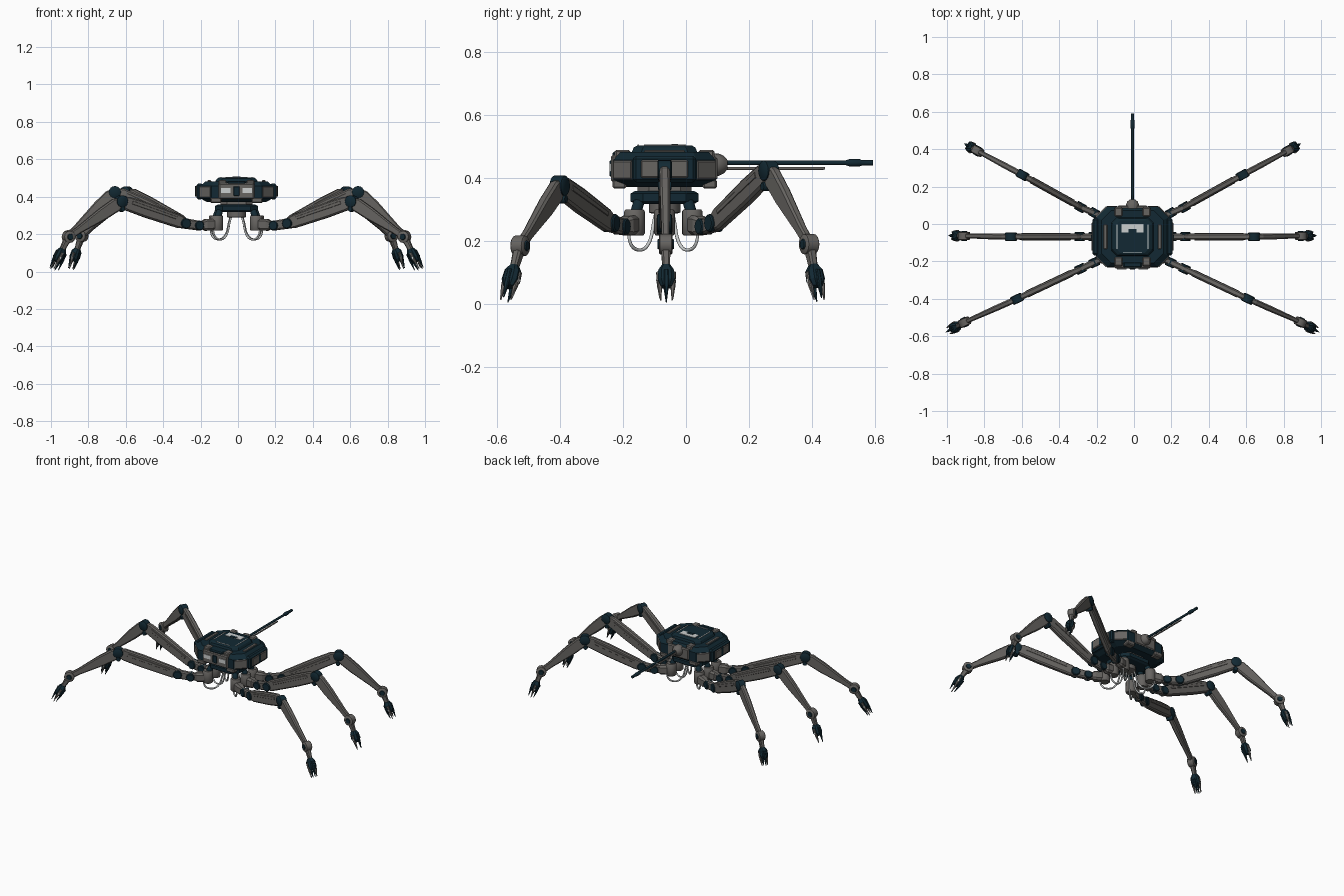
import bpy, bmesh, math
from mathutils import Vector as V

cube = bpy.data.objects.get("Cube")
if cube:
    bpy.data.objects.remove(cube)

CX, CY = -0.008, -0.068


def material(name, rgb):
    m = bpy.data.materials.new(name)
    m.use_nodes = True
    m.diffuse_color = (*rgb, 1)
    b = m.node_tree.nodes["Principled BSDF"]
    b.inputs["Base Color"].default_value = (*rgb, 1)
    b.inputs["Roughness"].default_value = 0.6
    return m


NAVY = material("dark navy", (0.006, 0.022, 0.033))
GREY = material("warm grey", (0.135, 0.128, 0.12))
LIGHT = material("light grey", (0.6, 0.62, 0.62))


def finish(name, bm, mat, smooth=False):
    bmesh.ops.recalc_face_normals(bm, faces=bm.faces)
    me = bpy.data.meshes.new(name)
    bm.to_mesh(me)
    bm.free()
    me.materials.append(mat)
    ob = bpy.data.objects.new(name, me)
    bpy.context.collection.objects.link(ob)
    if smooth:
        bpy.ops.object.select_all(action='DESELECT')
        ob.select_set(True)
        bpy.context.view_layer.objects.active = ob
        bpy.ops.object.shade_smooth_by_angle(angle=math.radians(40))
    return ob


def loft(name, rings, mat, smooth=False):
    """Skin a list of equal-length rings and cap both ends."""
    bm = bmesh.new()
    loops = [[bm.verts.new(p) for p in r] for r in rings]
    n = len(loops[0])
    for a, b in zip(loops, loops[1:]):
        for i in range(n):
            j = (i + 1) % n
            bm.faces.new((a[i], a[j], b[j], b[i]))
    bm.faces.new(loops[0][::-1])
    bm.faces.new(loops[-1])
    return finish(name, bm, mat, smooth)


def octagon(a, b, c):
    """Chamfered rectangle with half sizes a, b and chamfer c."""
    return [(a, b - c), (a - c, b), (c - a, b), (-a, b - c),
            (-a, c - b), (c - a, -b), (a - c, -b), (a, c - b)]


def frame(p, q):
    d = (q - p).normalized()
    side = V((0, 0, 1)).cross(d)
    side = side.normalized() if side.length > 1e-4 else V((1, 0, 0))
    return side, d.cross(side)


def beam(name, p, q, sections, mat, out=None):
    """Chamfered bar along p-q; sections are (position, width, depth)."""
    s, u = frame(p, q)
    rings = []
    for t, w, h in sections:
        o = p.lerp(q, t)
        rings.append([o + s * x + u * y
                      for x, y in octagon(w / 2, h / 2, min(w, h) * 0.22)])
    return loft(name, rings, mat)


def turned(name, p, q, profile, mat, n=16):
    """Round part along p-q; profile is (position, radius)."""
    s, u = frame(p, q)
    rings = [[p.lerp(q, t) + (s * math.cos(k * math.tau / n)
              + u * math.sin(k * math.tau / n)) * r for k in range(n)]
             for t, r in profile]
    return loft(name, rings, mat, True)


def rod(name, p, q, r, mat, n=16):
    return turned(name, p, q, [(0, r * 0.85), (0.08, r), (0.92, r), (1, r * 0.85)], mat, n)


def deck(name, layers, mat, x=0, y=0):
    """Stack of octagons; layers are (height, half x, half y, chamfer)."""
    return loft(name, [[(CX + x + a, CY + y + b, z) for a, b in octagon(hx, hy, c)]
                       for z, hx, hy, c in layers], mat)


def box(name, x, y, z, sx, sy, sz, mat, bevel=0.006):
    bm = bmesh.new()
    bmesh.ops.create_cube(bm, size=1)
    for v in bm.verts:
        v.co = V((CX + x + v.co.x * sx, CY + y + v.co.y * sy, z + v.co.z * sz))
    if bevel:
        bmesh.ops.bevel(bm, geom=bm.edges[:], offset=bevel, segments=1, affect='EDGES')
    return finish(name, bm, mat)


def at(x, y, z):
    return V((CX + x, CY + y, z))


# Hull, hatch and turning ring
deck("hull", [(0.372, 0.16, 0.135, 0.05), (0.392, 0.195, 0.162, 0.06),
              (0.457, 0.195, 0.162, 0.06), (0.482, 0.165, 0.14, 0.05)], NAVY)
deck("hatch", [(0.478, 0.115, 0.105, 0.03), (0.496, 0.105, 0.098, 0.03),
               (0.503, 0.092, 0.086, 0.025)], NAVY)
deck("neck", [(0.35, 0.085, 0.085, 0.035), (0.376, 0.085, 0.085, 0.035)], GREY)
deck("turning_ring", [(0.318, 0.1, 0.095, 0.035), (0.326, 0.115, 0.108, 0.04),
                      (0.35, 0.115, 0.108, 0.04), (0.358, 0.1, 0.095, 0.035)], NAVY)
rod("underside_hub", at(0, 0, 0.288), at(0, 0, 0.322), 0.05, GREY, 12)
box("hatch_window", 0, 0.045, 0.504, 0.115, 0.045, 0.004, LIGHT, 0)
box("hatch_window_notch", 0, 0.032, 0.506, 0.045, 0.02, 0.003, NAVY, 0)
box("hatch_front_trim", 0, -0.083, 0.504, 0.1, 0.005, 0.003, LIGHT, 0)

# Front armour, vents and rear block
box("front_plate", 0, -0.155, 0.43, 0.19, 0.03, 0.085, GREY)
box("front_brow", 0, -0.15, 0.474, 0.1, 0.03, 0.02, NAVY)
box("front_divider", 0, -0.17, 0.43, 0.03, 0.008, 0.05, NAVY, 0.002)
box("rear_plate", 0, 0.155, 0.43, 0.16, 0.025, 0.075, GREY)

# Hull parts mirrored left and right
for side, tag in ((1, "left"), (-1, "right")):
    box(tag + "_front_vent", side * 0.057, -0.171, 0.433, 0.05, 0.006, 0.026, LIGHT, 0)
    box(tag + "_side_pod", side * 0.197, 0, 0.428, 0.036, 0.2, 0.084, NAVY, 0.01)
    box(tag + "_side_panel", side * 0.213, 0, 0.428, 0.014, 0.15, 0.056, GREY, 0.004)
    box(tag + "_side_panel_strip", side * 0.2195, 0, 0.428, 0.004, 0.02, 0.056, NAVY, 0)
    box(tag + "_shoulder_trim", side * 0.145, 0, 0.482, 0.02, 0.13, 0.012, GREY, 0.003)
    box(tag + "_hatch_trim", side * 0.083, 0, 0.504, 0.005, 0.13, 0.003, LIGHT, 0)
    for end, place in ((-1, "front"), (1, "rear")):
        box(f"{tag}_{place}_deck_block", side * 0.075, end * 0.133, 0.474,
            0.042, 0.05, 0.03, GREY)
        box(f"{tag}_{place}_skirt_block", side * 0.11, end * 0.143, 0.381,
            0.06, 0.045, 0.03, GREY)
        corner = beam(f"{tag}_{place}_corner_armour",
                      at(side * 0.135, end * 0.155, 0.425), at(side * 0.19, end * 0.1, 0.425),
                      [(0, 0.02, 0.06), (1, 0.02, 0.06)], GREY)

# Gun
turned("gun_mantlet", at(0, 0.15, 0.442), at(0, 0.2, 0.442),
       [(0, 0.035), (0.4, 0.036), (0.75, 0.028), (1, 0.014)], GREY)
rod("gun_barrel", at(0, 0.19, 0.448), at(0, 0.6, 0.448), 0.0075, NAVY, 12)
turned("gun_muzzle", at(0, 0.575, 0.448), at(0, 0.66, 0.448),
       [(0, 0.008), (0.15, 0.012), (0.5, 0.012), (0.58, 0.009), (1, 0.009)], NAVY, 12)
rod("recoil_rod", at(0, 0.18, 0.43), at(0, 0.508, 0.43), 0.005, GREY, 10)


def cable(name, points):
    cu = bpy.data.curves.new(name, 'CURVE')
    cu.dimensions = '3D'
    cu.bevel_depth = 0.0055
    cu.bevel_resolution = 1
    cu.resolution_u = 6
    sp = cu.splines.new('NURBS')
    sp.points.add(len(points) - 1)
    for k, p in zip(sp.points, points):
        k.co = (*p, 1)
    sp.use_endpoint_u = True
    sp.order_u = 3
    cu.materials.append(LIGHT)
    bpy.context.collection.objects.link(bpy.data.objects.new(name, cu))


# Joint positions on the left: hip, coxa pin, femur pin, knee, ankle, claw tip
LEGS = {
    "front": [(.105, -.095, .258), (.205, -.138, .246), (.278, -.172, .257),
              (.617, -.332, .375), (.898, -.457, .185), (.985, -.503, .014)],
    "middle": [(.115, 0, .258), (.21, 0, .246), (.283, 0, .257),
               (.65, 0, .425), (.9, .004, .19), (.968, .006, .012)],
    "rear": [(.105, .088, .258), (.205, .127, .246), (.278, .158, .257),
             (.588, .33, .423), (.828, .458, .19), (.885, .49, .014)],
}


def leg(name, hip, coxa, femur, knee, ankle, tip):
    across = frame(femur, knee)[0]
    flat = (knee - femur).normalized()
    up = V((0, 0, 1))

    def pin(part, p, r, half, mat):
        rod(f"{name}_{part}", p - across * half, p + across * half, r, mat)

    # Hip and coxa
    rod(name + "_hip_post", hip + up * 0.02, V((hip.x, hip.y, 0.325)).lerp(at(0, 0, 0.325), 0.15),
        0.018, NAVY, 12)
    rod(name + "_hip_swivel", hip - up * 0.04, hip + up * 0.042, 0.033, GREY)
    beam(name + "_coxa", hip - up * 0.005, coxa,
         [(0.1, 0.05, 0.06), (0.6, 0.05, 0.062), (0.75, 0.03, 0.045), (1, 0.03, 0.045)], GREY)
    beam(name + "_coxa_link", coxa, femur, [(-.2, 0.034, 0.05), (1.1, 0.034, 0.056)], GREY)
    pin("coxa_pin", coxa, 0.026, 0.024, NAVY)
    pin("femur_pin", femur, 0.028, 0.024, NAVY)
    # Femur with raised side rails
    beam(name + "_femur", femur, knee, [(-.05, 0.024, 0.045), (0.08, 0.032, 0.07),
         (0.6, 0.034, 0.08), (0.9, 0.032, 0.075), (1, 0.026, 0.045)], GREY)
    rise = frame(femur, knee)[1]
    for s in (-1, 1):
        off = across * s * 0.016 + rise * 0.012
        beam(f"{name}_femur_rail_{'inner' if s < 0 else 'outer'}", femur + off, knee + off,
             [(0.15, 0.006, 0.014), (0.85, 0.006, 0.018)], GREY)
    pin("knee", knee, 0.032, 0.023, NAVY)
    pin("knee_lower_pin", knee + (ankle - knee) * 0.1 - flat * 0.035 - up * 0.012,
        0.014, 0.021, NAVY)
    # Tibia and ankle
    beam(name + "_tibia", knee, ankle, [(0, 0.024, 0.045), (0.1, 0.032, 0.072),
         (0.35, 0.032, 0.068), (0.8, 0.026, 0.038), (1, 0.024, 0.036)], GREY)
    pin("ankle", ankle, 0.032, 0.022, GREY)
    pin("ankle_cap", ankle, 0.017, 0.026, NAVY)
    # Foot with four spread claws
    s, u = frame(ankle, tip)
    beam(name + "_shank", ankle, tip, [(0.1, 0.03, 0.036), (0.45, 0.022, 0.026)], GREY)
    beam(name + "_foot", ankle, tip, [(0.38, 0.026, 0.03), (0.48, 0.05, 0.046),
         (0.65, 0.054, 0.048), (0.76, 0.034, 0.032)], NAVY)
    for i, (a, b) in enumerate(((1, 0), (-1, 0), (0, 1), (0, -1))):
        off = s * a * 0.024 + u * b * 0.022
        root = ankle.lerp(tip, 0.5) + off
        beam(f"{name}_claw_{i + 1}", root, tip + off * 0.75,
             [(0, 0.014, 0.014), (0.5, 0.015, 0.013), (1, 0.003, 0.003)], GREY if a else NAVY)
        if a:
            beam(f"{name}_claw_edge_{i + 1}", root + off * 0.3, tip + off * 0.85,
                 [(0.25, 0.004, 0.012), (0.95, 0.002, 0.003)], LIGHT)


# Six legs, each with a drooping supply cable
for side, tag in ((1, "left"), (-1, "right")):
    for place, joints in LEGS.items():
        pts = [at(side * x, y, z) for x, y, z in joints]
        leg(f"{tag}_{place}_leg", *pts)
        x, y, _ = joints[0]
        path = ((1.2, 0.235), (1.2, 0.185), (0.75, 0.165), (0.45, 0.2), (0.35, 0.27), (0.22, 0.31))
        cable(f"{tag}_{place}_cable", [at(side * x * k, y * k, z) for k, z in path])
